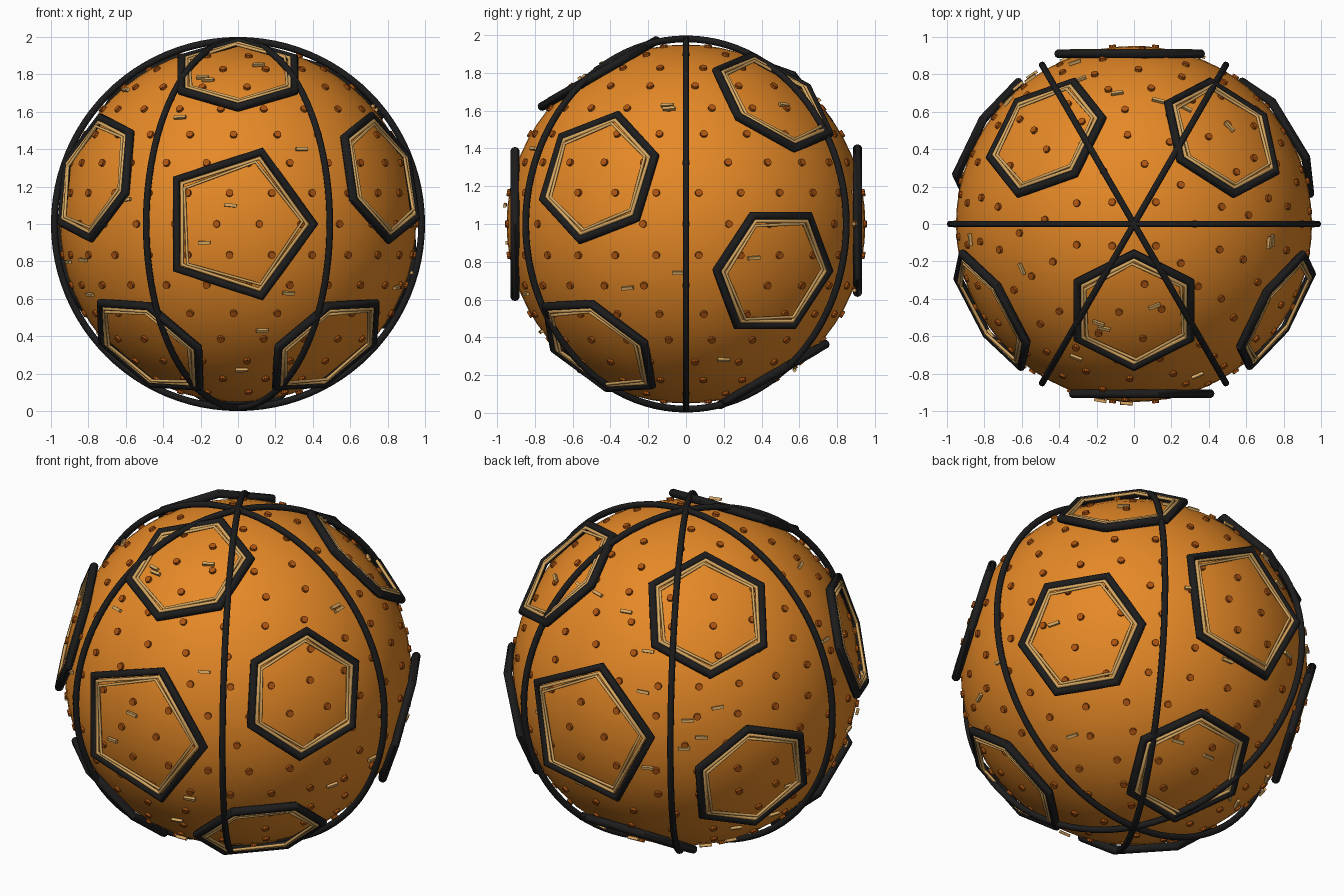
import bpy, bmesh, math, random
from mathutils import Matrix, Vector

random.seed(7)
if "Cube" in bpy.data.objects:
    bpy.data.objects.remove(bpy.data.objects["Cube"])

CENTRE = Vector((0, 0, 1))
UP = Vector((0, 0, 1))
RADIUS = 0.95


def material(name, colour):
    mat = bpy.data.materials.new(name)
    mat.use_nodes = True
    rgba = (*colour, 1)
    mat.diffuse_color = rgba
    mat.node_tree.nodes["Principled BSDF"].inputs["Base Color"].default_value = rgba
    return mat


orange = material("warm orange", (0.79, 0.25, 0.02))
black = material("rubber black", (0.012, 0.012, 0.012))
tan = material("tan thread", (0.68, 0.39, 0.12))
rust = material("rust brown", (0.42, 0.09, 0.006))


def finish(name, mat):
    obj = bpy.context.object
    obj.name = name
    obj.data.materials.append(mat)
    bpy.ops.object.shade_smooth_by_angle(angle=math.radians(50))
    return obj


def frame_at(normal, distance, spin=0.0):
    """Matrix on the ball with local z pointing outward and local x level."""
    level = UP.cross(normal).normalized()
    rise = normal.cross(level)
    turn = Matrix((level, rise, normal)).transposed().to_4x4()
    return Matrix.Translation(CENTRE + normal * distance) @ turn @ Matrix.Rotation(spin, 4, 'Z')


def direction(lat, lon):
    return Vector((math.cos(lat) * math.cos(lon), math.cos(lat) * math.sin(lon), math.sin(lat)))


def loop_tube(name, sides, size, thickness, matrix, mat):
    bpy.ops.mesh.primitive_torus_add(major_segments=sides, minor_segments=10,
                                     major_radius=size, minor_radius=thickness)
    obj = finish(name, mat)
    obj.matrix_world = matrix


def mesh_object(name, bm, mat):
    mesh = bpy.data.meshes.new(name)
    bm.to_mesh(mesh)
    bm.free()
    mesh.materials.append(mat)
    bpy.context.collection.objects.link(bpy.data.objects.new(name, mesh))


# Ball body
bpy.ops.mesh.primitive_uv_sphere_add(segments=64, ring_count=32, radius=RADIUS, location=CENTRE)
finish("ball", orange)

# Three seam hoops through the poles
for i in range(3):
    hoop = Matrix.Translation(CENTRE) @ Matrix.Rotation(i * math.pi / 3, 4, 'Z') @ Matrix.Rotation(math.pi / 2, 4, 'X')
    loop_tube(f"seam_hoop_{i + 1}", 96, 0.98, 0.018, hoop, black)


# Panels: a black frame with two thin threads inside it
def panel(name, normal, sides, size, distance, spin):
    spin = math.radians(spin)
    loop_tube(name + "_frame", sides, size, 0.024, frame_at(normal, distance, spin), black)
    loop_tube(name + "_outer_thread", sides, size * 0.91, 0.011,
              frame_at(normal, distance + 0.012, spin), tan)
    loop_tube(name + "_inner_thread", sides, size * 0.85, 0.009,
              frame_at(normal, distance + 0.016, spin + 0.04), tan)


panel("front_panel", Vector((0, -1, 0)), 5, 0.405, 0.905, 0)
panel("back_panel", Vector((0, 1, 0)), 5, 0.405, 0.908, 8)

# Five panels round the front and five round the back, with their spins
for label, side, start, spins in (("front", -1, 90, (30, 46, -4, 3, 20)),
                                  ("back", 1, 54, (18, 25, -20, -7, 0))):
    for i, spin in enumerate(spins):
        a = math.radians(start + 72 * i)
        normal = Vector((math.cos(a), side * math.tan(math.radians(30)), math.sin(a))).normalized()
        panel(f"{label}_side_panel_{i + 1}", normal, 6, 0.348, 0.92, spin)

# Grip studs in level rows, counted from the equator to each pole
studs = bmesh.new()
ROWS = ((26, 0), (26, 0.3), (25, 0), (22, 0.4), (20, 0.6), (16, 0.2), (13, 0.4), (9, 0), (4, 0.5))
for row in range(-8, 9):
    count, shift = ROWS[abs(row)]
    for k in range(count):
        normal = direction(math.radians(row * 10), 2 * math.pi * (k + shift) / count)
        bmesh.ops.create_cone(studs, cap_ends=True, segments=10, radius1=0.021, radius2=0.019,
                              depth=0.02, matrix=frame_at(normal, 0.953))
mesh_object("grip_studs", studs, rust)

# Short loose fibres: chosen spots on three sides, scattered on the rest
FRONT = ((-.04, .10), (-.18, -.10), (-.31, .57), (.34, .40), (-.16, .77), (.27, -.37), (.13, -.57), (.02, -.78))
SIDE = ((-.10, .63), (-.04, -.26), (.36, -.18), (-.31, -.34), (.20, -.72))
TOP = ((-.09, .70), (.51, .52), (-.60, -.24), (-.19, -.53), (.11, -.44), (.74, -.09))


def depth(a, b):
    return math.sqrt(0.93 - a * a - b * b)


spots = [Vector((a, -depth(a, b), b)) for a, b in FRONT]
spots += [Vector((depth(a, b), a, b)) for a, b in SIDE]
spots += [Vector((a, b, depth(a, b))) for a, b in TOP]
spots += [direction(math.asin(random.uniform(-0.9, 0.75)), random.uniform(1, 4.2)) for _ in range(28)]
fibres = bmesh.new()
for spot in spots:
    place = frame_at(spot.normalized(), 0.964, random.uniform(-0.12, 0.12))
    bmesh.ops.create_cube(fibres, size=1, matrix=place @ Matrix.Diagonal((0.066, 0.017, 0.016, 1)))
mesh_object("fibres", fibres, tan)
